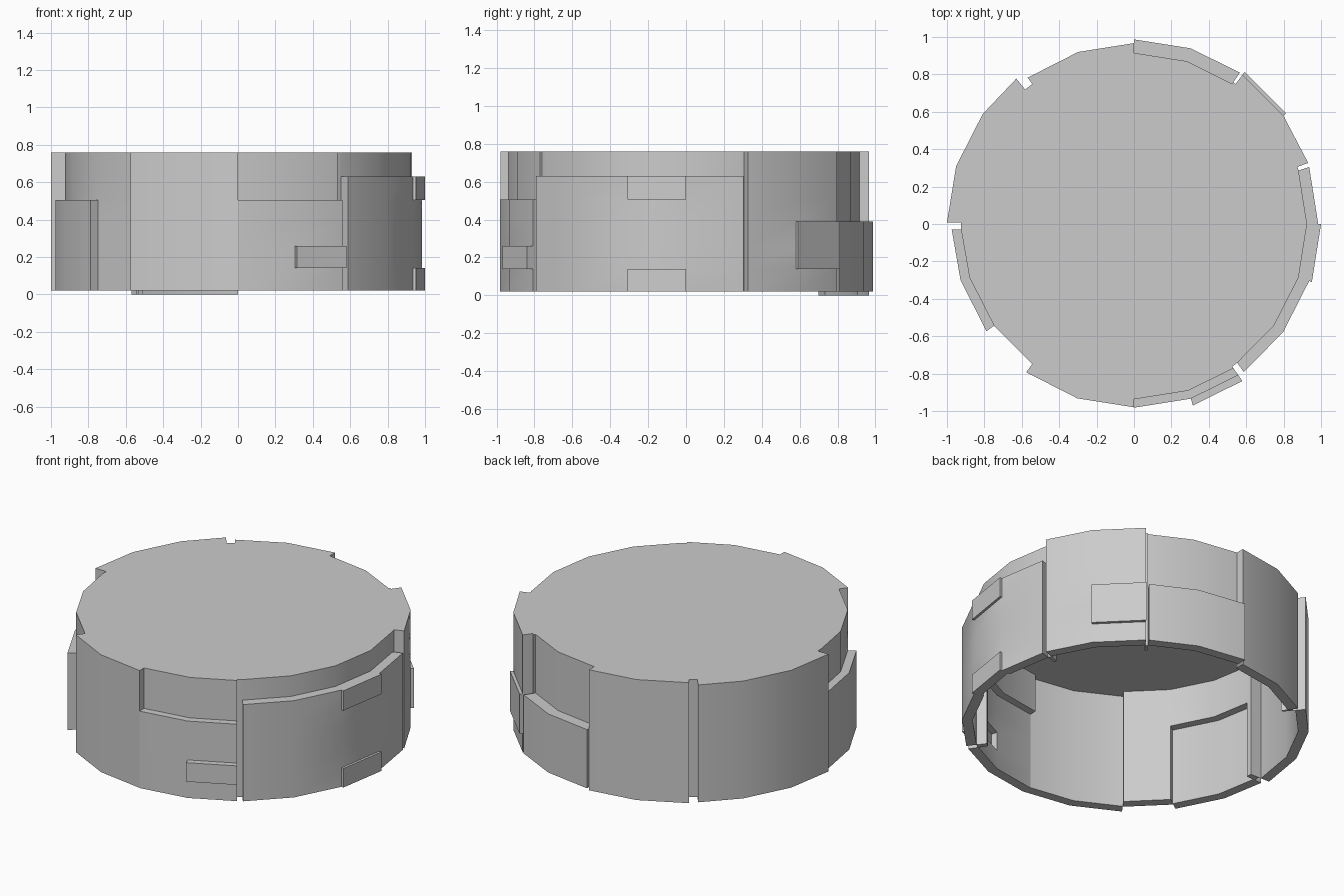
import bpy, bmesh, math

if "Cube" in bpy.data.objects:
    bpy.data.objects.remove(bpy.data.objects["Cube"])

# Raised panels: start angle, end angle, bottom, top, radius (later ones win)
LOW, HIGH = 0.02, 0.76
CORE = 0.925
PANELS = [
    (-178.2, -144, LOW, 0.505, 0.975),    # left low panel
    (-126, -90, LOW, HIGH, 0.98),         # front left panel
    (-90, -55.4, LOW, HIGH, 0.937),       # front right recess
    (-90, -55.4, LOW, 0.505, 0.982),      # front right low panel
    (-72, -55.4, 0.14, 0.26, 1.02),       # front tab
    (-53.4, 18, LOW, 0.63, 0.985),        # right low panel
    (-18, 0, LOW, 0.14, 1.0),             # right lower tab
    (-18, 0, 0.505, 0.63, 1.0),           # right upper tab
    (19.3, 54, LOW, HIGH, 0.987),         # back right full panel
    (36, 54, 0.14, 0.39, 1.006),          # back right tab
    (55, 90, LOW, HIGH, 0.915),           # back recess
    (55, 90, LOW, 0.39, 0.987),           # back low panel
    (90, 126, LOW, HIGH, 0.967),          # back left full panel
    (129, 179.5, LOW, HIGH, 1.0),         # left full panel
]
WALL, ROOF = 0.06, 0.015
angles = sorted({-180 + 18 * k for k in range(21)} | {e for p in PANELS for e in p[:2]})
levels = sorted({e for p in PANELS for e in p[2:4]})
columns = list(zip(angles, angles[1:]))


def radius(col, row):
    mid = sum(columns[col % len(columns)]) / 2
    z = (levels[row] + levels[row + 1]) / 2
    r = CORE
    for a0, a1, z0, z1, rr in PANELS:
        if a0 < mid < a1 and z0 < z < z1:
            r = rr
    return r


def floor_z(col):
    # the back left panel hangs slightly lower
    return 0.0 if 90 <= columns[col % len(columns)][0] < 126 else LOW


def pt(a, r, z):
    t = math.radians(a)
    return (r * math.cos(t), r * math.sin(t), z)


bm = bmesh.new()


def face(points, flip=False):
    keep = []
    for p in points:
        if p not in keep:
            keep.append(p)
    if len(keep) > 2:
        bm.faces.new([bm.verts.new(p) for p in (keep[::-1] if flip else keep)])


# Stepped wall skin with its flat roof, made once outside and once inside
def skin(offset, top, flip):
    roof = []
    rows = len(levels) - 1
    for c, (a, b) in enumerate(columns):
        for j in range(rows):
            z0 = levels[j] if j else floor_z(c)
            z1 = levels[j + 1] if j < rows - 1 else top
            r = radius(c, j) - offset
            nxt = radius(c + 1, j) - offset
            face([pt(a, r, z0), pt(b, r, z0), pt(b, r, z1), pt(a, r, z1)], flip)
            if nxt != r:
                face([pt(b, r, z0), pt(b, nxt, z0), pt(b, nxt, z1), pt(b, r, z1)], flip)
            if j < rows - 1:
                up = radius(c, j + 1) - offset
                if up != r:
                    face([pt(a, r, z1), pt(b, r, z1), pt(b, up, z1), pt(a, up, z1)], flip)
        r = radius(c, rows - 1) - offset
        roof += [pt(a, r, top), pt(b, r, top)]
    for p, q in zip(roof, roof[1:] + roof[:1]):
        if math.dist(p, q) > 1e-5:
            face([(0, 0, top), p, q], flip)


skin(0, HIGH, False)
skin(WALL, HIGH - ROOF, True)

# Bottom rim
for c, (a, b) in enumerate(columns):
    r, z = radius(c, 0), floor_z(c)
    face([pt(a, r - WALL, z), pt(b, r - WALL, z), pt(b, r, z), pt(a, r, z)])

bmesh.ops.remove_doubles(bm, verts=bm.verts, dist=1e-4)
mesh = bpy.data.meshes.new("panelled_cap")
bm.to_mesh(mesh)
bm.free()
cap = bpy.data.objects.new("panelled_cap", mesh)
bpy.context.collection.objects.link(cap)
bpy.context.view_layer.objects.active = cap
cap.select_set(True)
bpy.ops.object.shade_smooth_by_angle(angle=math.radians(30))
